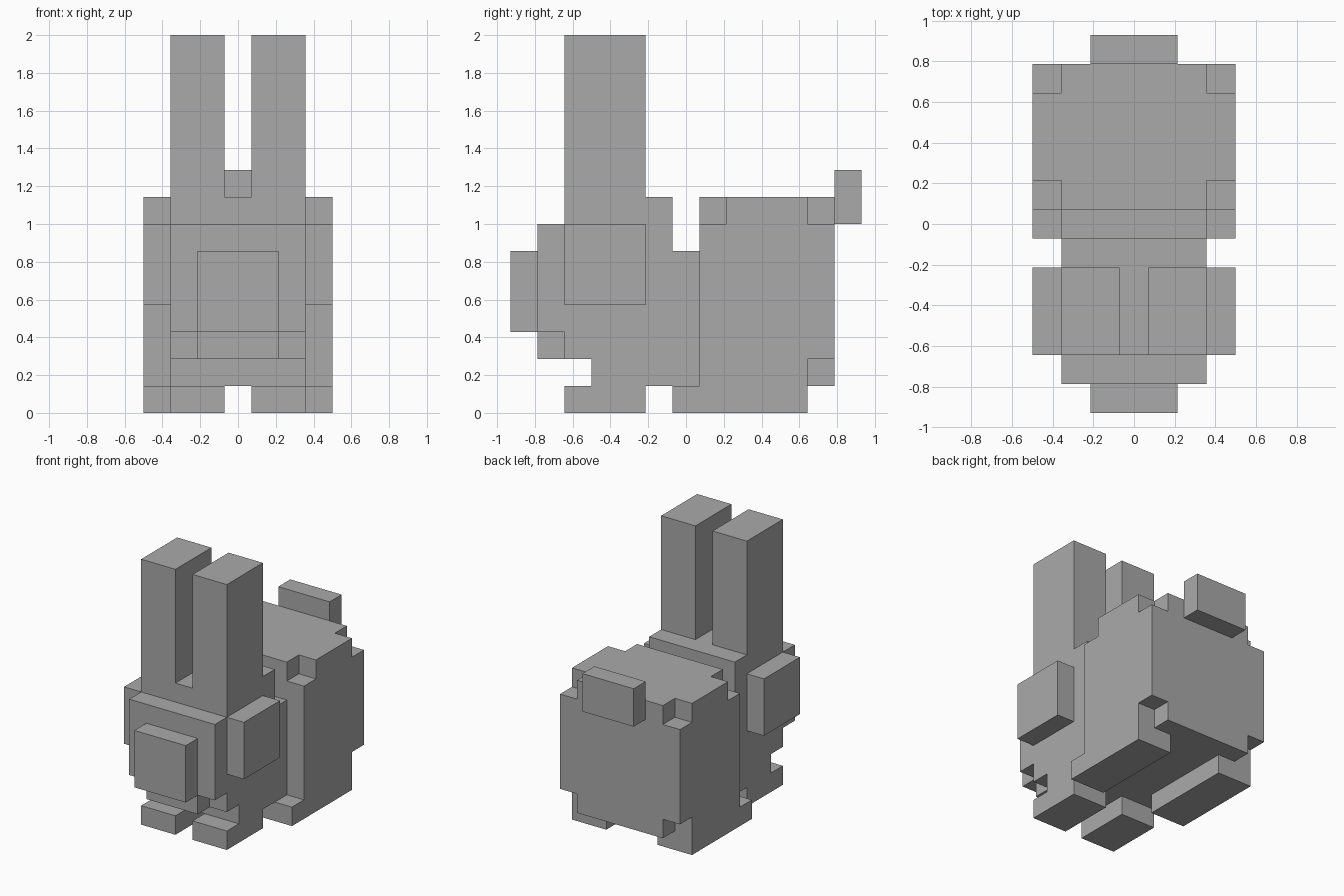
import bpy
import bmesh
from itertools import product
from mathutils import Vector

UNIT = 1 / 7  # size of one block

if "Cube" in bpy.data.objects:
    bpy.data.objects.remove(bpy.data.objects["Cube"])

grey = bpy.data.materials.new("plain_grey")
grey.use_nodes = True
colour = (0.4, 0.4, 0.4, 1)
grey.diffuse_color = colour
grey.node_tree.nodes["Principled BSDF"].inputs["Base Color"].default_value = colour


def cells(x, y, z):
    """Set of block cells between inclusive (low, high) ranges."""
    return set(product(*(range(lo, hi + 1) for lo, hi in (x, y, z))))


def mirrored(blocks):
    return blocks | {(-x, y, z) for x, y, z in blocks}


def part(name, blocks):
    """Make one closed shell around the given cells."""
    bm = bmesh.new()
    corners = {}
    for cell in blocks:
        centre = Vector(cell)
        for axis, side in product(range(3), (-1, 1)):
            normal = Vector((0, 0, 0))
            normal[axis] = side
            if tuple(int(c) for c in centre + normal) in blocks:
                continue
            u, v = Vector((0, 0, 0)), Vector((0, 0, 0))
            u[(axis + 1) % 3] = 0.5
            v[(axis + 2) % 3] = 0.5 * side
            ring = []
            for a, b in ((-1, -1), (1, -1), (1, 1), (-1, 1)):
                p = centre + normal / 2 + a * u + b * v
                key = tuple(p)
                if key not in corners:
                    corners[key] = bm.verts.new((p + Vector((0, 0, 0.5))) * UNIT)
                ring.append(corners[key])
            bm.faces.new(ring)
    bmesh.ops.dissolve_limit(bm, angle_limit=0.01, verts=bm.verts, edges=bm.edges)
    mesh = bpy.data.meshes.new(name)
    bm.to_mesh(mesh)
    bm.free()
    mesh.materials.append(grey)
    bpy.context.collection.objects.link(bpy.data.objects.new(name, mesh))


def pair(name, x, y, z):
    """Left and right copies of a block part."""
    left = cells(x, y, z)
    part("left_" + name, left)
    part("right_" + name, {(-a, b, c) for a, b, c in left})


# Head with face, chin and raised crown
part("head", cells((-2, 2), (-5, -5), (3, 6))
     | cells((-1, 1), (-5, -5), (2, 2))
     | cells((-2, 2), (-4, -1), (2, 7)))
part("muzzle", cells((-1, 1), (-6, -6), (3, 5)))
pair("ear", (1, 2), (-4, -2), (8, 13))
pair("cheek", (3, 3), (-4, -2), (4, 6))

# Chest and neck
part("chest", cells((-2, 2), (-3, -1), (1, 1)))
part("neck", cells((-2, 2), (0, 0), (1, 5)))

# Body with corner blocks cut away
notches = mirrored({(3, 1, 7), (3, 5, 7), (3, 5, 1)})
part("body", cells((-3, 3), (1, 5), (1, 7)) - notches)
part("tail", cells((-1, 1), (6, 6), (7, 8)))

# Feet
pair("front_foot", (1, 2), (-4, -2), (0, 0))
pair("hind_foot", (2, 3), (0, 4), (0, 0))
